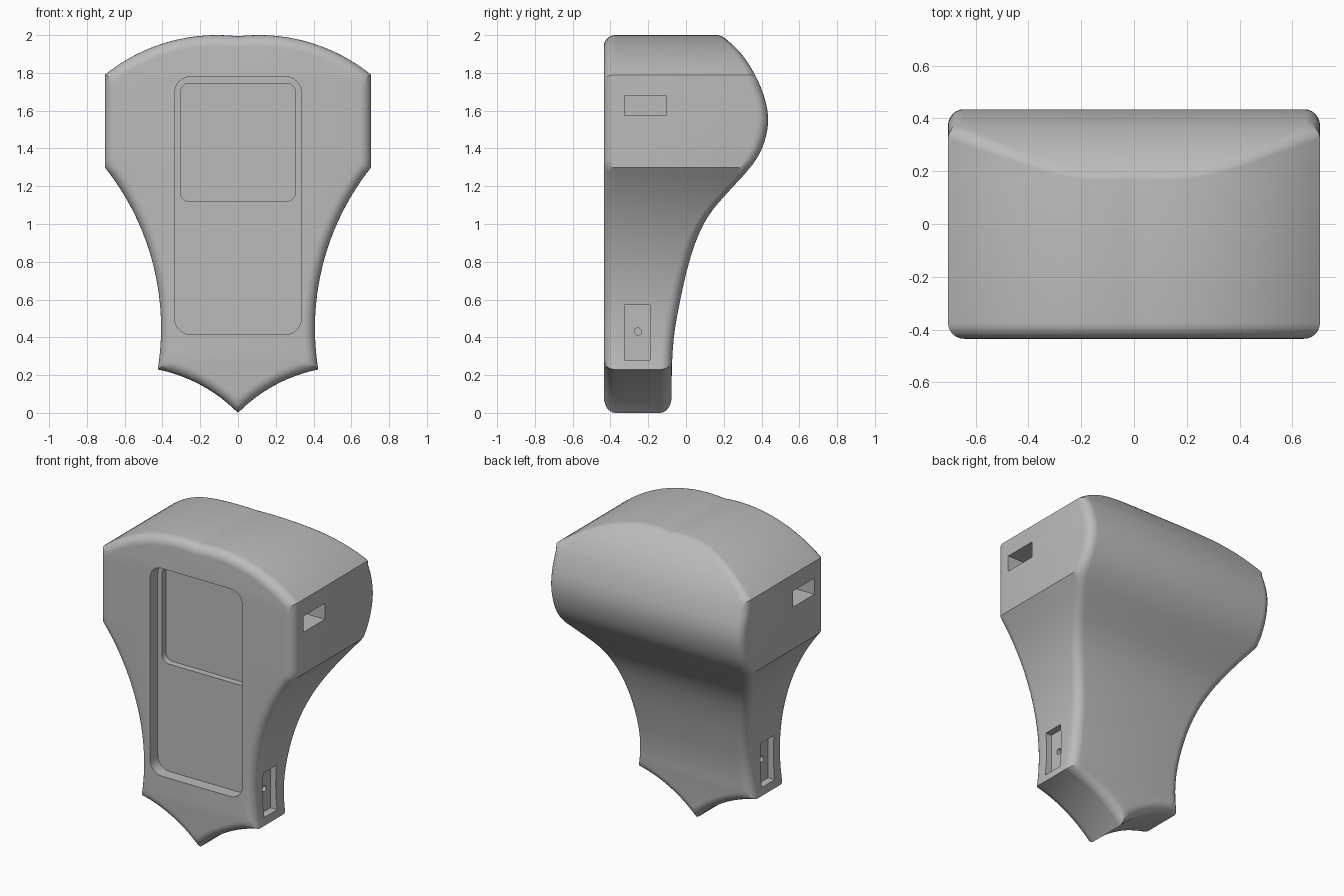
import bpy, bmesh, math
from mathutils import Vector

old = bpy.data.objects.get("Cube")
if old:
    bpy.data.objects.remove(old)

FRONT, RADIUS, STEPS = -0.435, 0.06, 6

grey = bpy.data.materials.new("plain grey")
grey.use_nodes = True
color = (0.5, 0.5, 0.5, 1)
grey.diffuse_color = color
grey.node_tree.nodes["Principled BSDF"].inputs["Base Color"].default_value = color


# Depth of the back surface at each height: slim grip below, bulging head above
BACK = [(-0.2, -0.075), (0.22, -0.075), (0.41, -0.063), (0.6, -0.03), (0.81, 0.02),
        (0.96, 0.074), (1.07, 0.138), (1.18, 0.233), (1.275, 0.32), (1.355, 0.38),
        (1.445, 0.418), (1.55, 0.435), (1.66, 0.418), (1.79, 0.365), (1.91, 0.285),
        (2.0, 0.185), (2.1, 0.04)]


def back_y(z):
    """Smooth curve through the back profile."""
    def slope(k):
        a, b = BACK[max(k - 1, 0)], BACK[min(k + 1, len(BACK) - 1)]
        return (b[1] - a[1]) / (b[0] - a[0])
    i = 0
    while i < len(BACK) - 2 and z > BACK[i + 1][0]:
        i += 1
    (z0, y0), (z1, y1) = BACK[i], BACK[i + 1]
    h = z1 - z0
    t = (z - z0) / h
    return ((1 + 2 * t) * (1 - t) ** 2 * y0 + t * (1 - t) ** 2 * h * slope(i)
            + t * t * (3 - 2 * t) * y1 + t * t * (t - 1) * h * slope(i + 1))


def arc(p, q, sagitta, n):
    """Points and tangents of an arc from p to q, bulging right of travel if positive."""
    p, q = Vector(p), Vector(q)
    chord = q - p
    d = chord.normalized()
    right = Vector((d.y, -d.x))
    half = 2 * math.atan(2 * sagitta / chord.length)
    out = []
    for k in range(n + 1):
        a = half * (2 * k / n - 1)
        if abs(half) < 1e-6:
            out.append((p + chord * k / n, d.copy()))
            continue
        r = chord.length / 2 / math.sin(half)
        pos = (p + q) / 2 + d * r * math.sin(a) + right * r * (math.cos(a) - math.cos(half))
        out.append((pos, d * math.cos(a) - right * math.sin(a)))
    return out


# Right half of the front outline, from the bottom tip to the top centre
chains = [arc((0, 0), (0.425, 0.23), -0.036, 12),
          arc((0.425, 0.23), (0.705, 1.30), -0.117, 28),
          arc((0.705, 1.30), (0.705, 1.79), 0, 12),
          arc((0.705, 1.79), (0, 1.9936), 0.074, 24)]


def half_turn(a, b):
    return math.tan(math.atan2(a.x * b.y - a.y * b.x, a.dot(b)) / 2)


# Each outline point gets an outward normal and a mitred inward direction
first, last = chains[0][0][1], chains[-1][-1][1]
starts = [Vector((first.x, -first.y))] + [c[-1][1] for c in chains]
ends = [c[0][1] for c in chains] + [Vector((last.x, -last.y))]
miters = [half_turn(a, b) for a, b in zip(starts, ends)]
outline = []
for ci, chain in enumerate(chains):
    n = len(chain) - 1
    for k, (pos, tan) in enumerate(chain):
        if k == n and ci < len(chains) - 1:
            continue
        normal = Vector((tan.y, -tan.x))
        u = k / n
        inward = -normal + tan * (miters[ci] * (1 - u) - miters[ci + 1] * u)
        outline.append((pos, normal, inward))


def half_ring(t, back):
    """Half a ring on the rounded rim: t = 0 on the side wall, t = 1 on the cap."""
    b0, b1, b2 = (1 - t) ** 2, 2 * t * (1 - t) * math.sqrt(0.5), t * t
    total = b0 + b1 + b2
    ring = []
    for pos, normal, inward in outline:
        setback = RADIUS
        if back:
            s = (back_y(pos.y + 0.01) - back_y(pos.y - 0.01)) / 0.02 * normal.y
            setback = RADIUS / math.tan(math.acos(s / math.hypot(1, s)) / 2)
        p = pos + inward * min(setback, RADIUS * 1.2) * b2 / total
        drop = setback * b0 / total
        y = back_y(p.y) - drop if back else FRONT + drop
        ring.append(Vector((p.x, y, p.y)))
    ring[0].x = ring[-1].x = 0
    return ring


def build_shell():
    bm = bmesh.new()
    halves = [half_ring(1 - k / STEPS, False) for k in range(STEPS + 1)]
    halves += [half_ring(k / STEPS, True) for k in range(STEPS + 1)]
    loops = []
    for h in halves:
        pts = h + [Vector((-p.x, p.y, p.z)) for p in h[-2:0:-1]]
        loops.append([bm.verts.new(p) for p in pts])
    size = len(loops[0])
    for a, b in zip(loops, loops[1:]):
        for i in range(size):
            j = (i + 1) % size
            bm.faces.new((a[i], a[j], b[j], b[i]))
    # Front and back caps: level strips joining left to right
    top = len(outline) - 1
    stop = top - 9
    for loop in (loops[0], loops[-1]):
        bm.faces.new((loop[0], loop[1], loop[-1]))
        for i in range(1, stop):
            bm.faces.new((loop[i], loop[i + 1], loop[-i - 1], loop[-i]))
        bm.faces.new(loop[stop:size - stop + 1])
    bmesh.ops.recalc_face_normals(bm, faces=bm.faces)
    return make_object("body_shell", bm)


def make_object(name, bm):
    mesh = bpy.data.meshes.new(name)
    bm.to_mesh(mesh)
    bm.free()
    mesh.materials.append(grey)
    obj = bpy.data.objects.new(name, mesh)
    bpy.context.collection.objects.link(obj)
    return obj


def cut(target, lo, hi, radius=0.0, axis=1):
    """Subtract a box whose edges along the given axis are rounded."""
    lo, hi = Vector(lo), Vector(hi)
    bm = bmesh.new()
    bmesh.ops.create_cube(bm, size=1)
    for v in bm.verts:
        v.co = Vector([(lo[k] + hi[k]) / 2 + v.co[k] * (hi[k] - lo[k]) for k in range(3)])
    if radius:
        edges = [e for e in bm.edges
                 if abs((e.verts[0].co - e.verts[1].co)[axis]) > 0.9 * (hi[axis] - lo[axis])]
        bmesh.ops.bevel(bm, geom=edges, offset=radius, segments=8, profile=0.5, affect='EDGES')
    cutter = make_object("cutter", bm)
    cutter.hide_render = True
    mod = target.modifiers.new("cut", 'BOOLEAN')
    mod.operation, mod.solver, mod.object = 'DIFFERENCE', 'EXACT', cutter
    bpy.ops.object.modifier_apply(modifier=mod.name)
    bpy.data.objects.remove(cutter)


shell = build_shell()
bpy.ops.object.select_all(action='DESELECT')
bpy.context.view_layer.objects.active = shell
shell.select_set(True)

# Front recess with a deeper window in its upper half
cut(shell, (-0.335, -0.6, 0.415), (0.335, -0.355, 1.78), 0.085)
cut(shell, (-0.305, -0.6, 1.12), (0.305, -0.312, 1.745), 0.05)

# Side slot, lower side recess and its round hole, on both sides
for side in (-1, 1):
    def side_cut(inner, outer, y, z, radius=0.0):
        a, b = sorted((side * inner, side * outer))
        cut(shell, (a, y[0], z[0]), (b, y[1], z[1]), radius, 0)
    side_cut(0.46, 0.9, (-0.325, -0.105), (1.575, 1.68))
    side_cut(0.37, 0.6, (-0.325, -0.19), (0.28, 0.57))
    side_cut(0.32, 0.5, (-0.274, -0.236), (0.411, 0.449), 0.0185)

bpy.ops.object.shade_smooth_by_angle(angle=math.radians(30))
